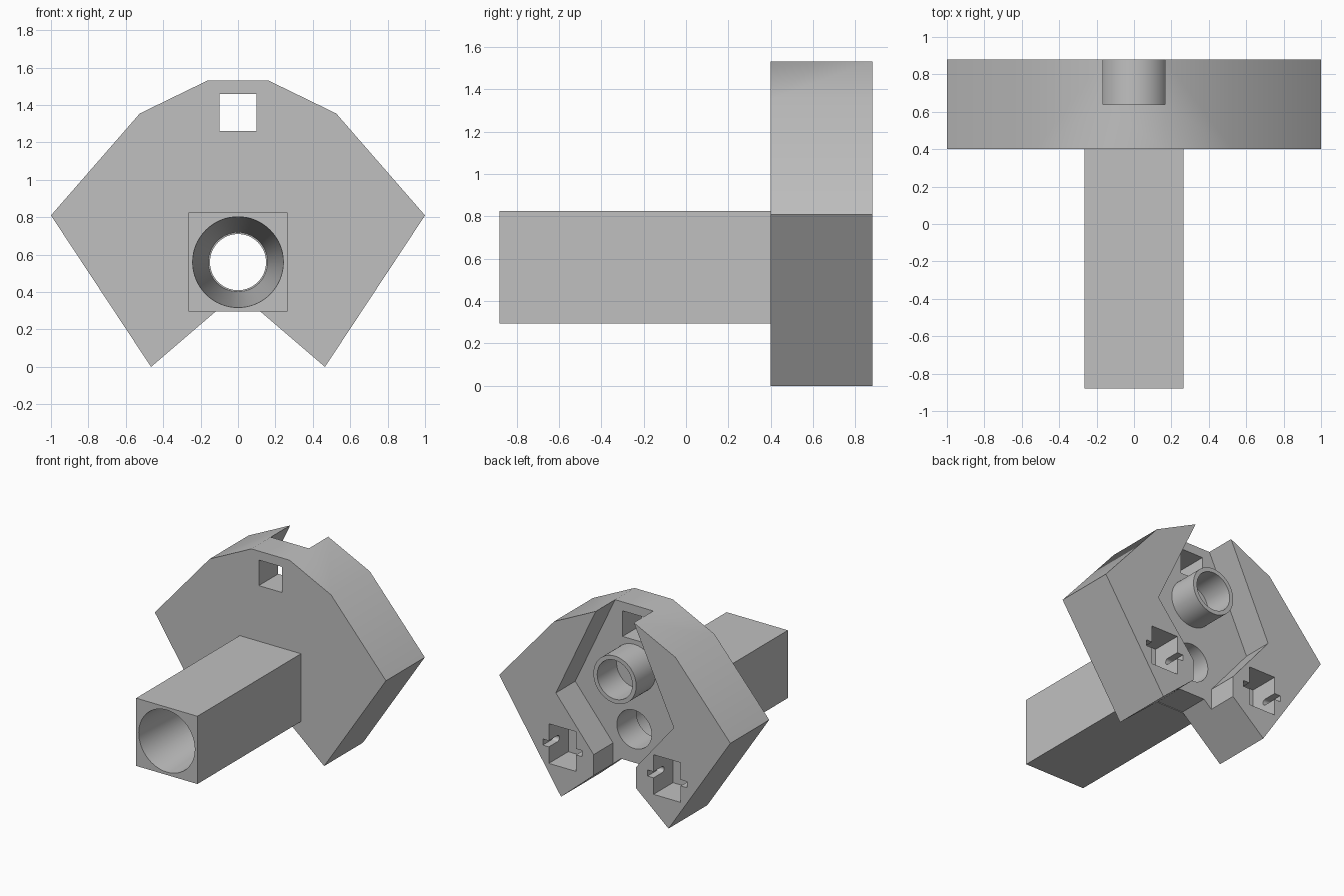
import bpy, bmesh, math
from mathutils import Matrix

old = bpy.data.objects.get("Cube")
if old:
    bpy.data.objects.remove(old, do_unlink=True)

grey = bpy.data.materials.new("plain_grey")
grey.use_nodes = True
colour = (0.53, 0.53, 0.53, 1)
grey.diffuse_color = colour
grey.node_tree.nodes["Principled BSDF"].inputs["Base Color"].default_value = colour


def finish(bm, name):
    bmesh.ops.recalc_face_normals(bm, faces=bm.faces)
    mesh = bpy.data.meshes.new(name)
    bm.to_mesh(mesh)
    bm.free()
    mesh.materials.append(grey)
    obj = bpy.data.objects.new(name, mesh)
    bpy.context.collection.objects.link(obj)
    return obj


def prism(name, points, y0, y1):
    """Extrude an (x, z) outline along y."""
    bm = bmesh.new()
    face = bm.faces.new([bm.verts.new((x, y0, z)) for x, z in points])
    new = bmesh.ops.extrude_face_region(bm, geom=[face])["geom"]
    verts = [v for v in new if isinstance(v, bmesh.types.BMVert)]
    bmesh.ops.translate(bm, verts=verts, vec=(0, y1 - y0, 0))
    return finish(bm, name)


def box(name, cx, cz, w, h, y0, y1):
    a, b = w / 2, h / 2
    return prism(name, [(cx - a, cz - b), (cx + a, cz - b), (cx + a, cz + b), (cx - a, cz + b)], y0, y1)


def tube(name, z, y0, y1, r0, r1):
    """Round solid along y with radius r0 at y0 and r1 at y1."""
    bm = bmesh.new()
    bmesh.ops.create_cone(bm, cap_ends=True, segments=64, radius1=r0, radius2=r1, depth=y1 - y0)
    bm.transform(Matrix.Translation((0, (y0 + y1) / 2, z)) @ Matrix.Rotation(-math.pi / 2, 4, "X"))
    return finish(bm, name)


def groove(name, cx, cz, length, radius, y_bottom, y_top):
    """Round-bottomed channel along x."""
    bm = bmesh.new()
    arc = [math.pi * i / 12 for i in range(13)]
    pts = [(y_bottom + radius - radius * math.sin(t), cz + radius * math.cos(t)) for t in arc]
    pts += [(y_top, cz - radius), (y_top, cz + radius)]
    face = bm.faces.new([bm.verts.new((cx - length / 2, y, z)) for y, z in pts])
    new = bmesh.ops.extrude_face_region(bm, geom=[face])["geom"]
    verts = [v for v in new if isinstance(v, bmesh.types.BMVert)]
    bmesh.ops.translate(bm, verts=verts, vec=(length, 0, 0))
    return finish(bm, name)


def cut(target, *cutters):
    bpy.context.view_layer.objects.active = target
    for c in cutters:
        mod = target.modifiers.new("cut", "BOOLEAN")
        mod.operation, mod.solver, mod.object = "DIFFERENCE", "EXACT", c
        bpy.ops.object.modifier_apply(modifier=mod.name)
        bpy.data.objects.remove(c, do_unlink=True)


def mirrored(half):
    return half + [(-x, z) for x, z in reversed(half)]


FRONT, FLOOR, BACK, OVER = 0.40, 0.64, 0.88, 1.0
BORE_Z = 0.56

# Faceted head plate with a notch at the bottom
plate = prism("head_plate", mirrored(
    [(0.165, 1.53), (0.525, 1.355), (1, 0.81), (0.465, 0), (0.115, 0.30)]), FRONT, BACK)

# Recess in the back, open at the top and bottom
recess = prism("recess_cutter", mirrored(
    [(0.165, 1.6), (0.165, 1.53), (0.51, 0.80), (0.183, 0.405), (0.183, 0.1)]), FLOOR, OVER)
cut(plate, recess,
    box("window_cutter", 0, 1.36, 0.2, 0.2, 0.2, OVER),
    tube("hole_cutter", BORE_Z, 0.2, OVER, 0.15, 0.15))

# Two clip sockets with a round-bottomed groove across each
for side in (-1, 1):
    x = side * 0.453
    cut(plate,
        box("socket_cutter", x, 0.388, 0.235, 0.31, FLOOR, OVER),
        groove("groove_cutter", x, 0.386, 0.34, 0.024, 0.75, OVER))

# Square handle with a tapered bore
handle = box("handle", 0, BORE_Z, 0.53, 0.53, -BACK, FRONT)
cut(handle, tube("bore_cutter", BORE_Z, -BACK - 0.02, FRONT + 0.02, 0.244, 0.157))

# Round collar standing in the recess
collar = tube("collar", 1.04, 0.6, BACK, 0.185, 0.185)
cut(collar, tube("collar_cutter", 1.04, 0.5, OVER, 0.152, 0.152))

# Smooth the shallow facets, keep the hard corners
bpy.ops.object.select_all(action="DESELECT")
for obj in (plate, handle, collar):
    obj.select_set(True)
bpy.context.view_layer.objects.active = plate
bpy.ops.object.shade_smooth_by_angle(angle=math.radians(30))
